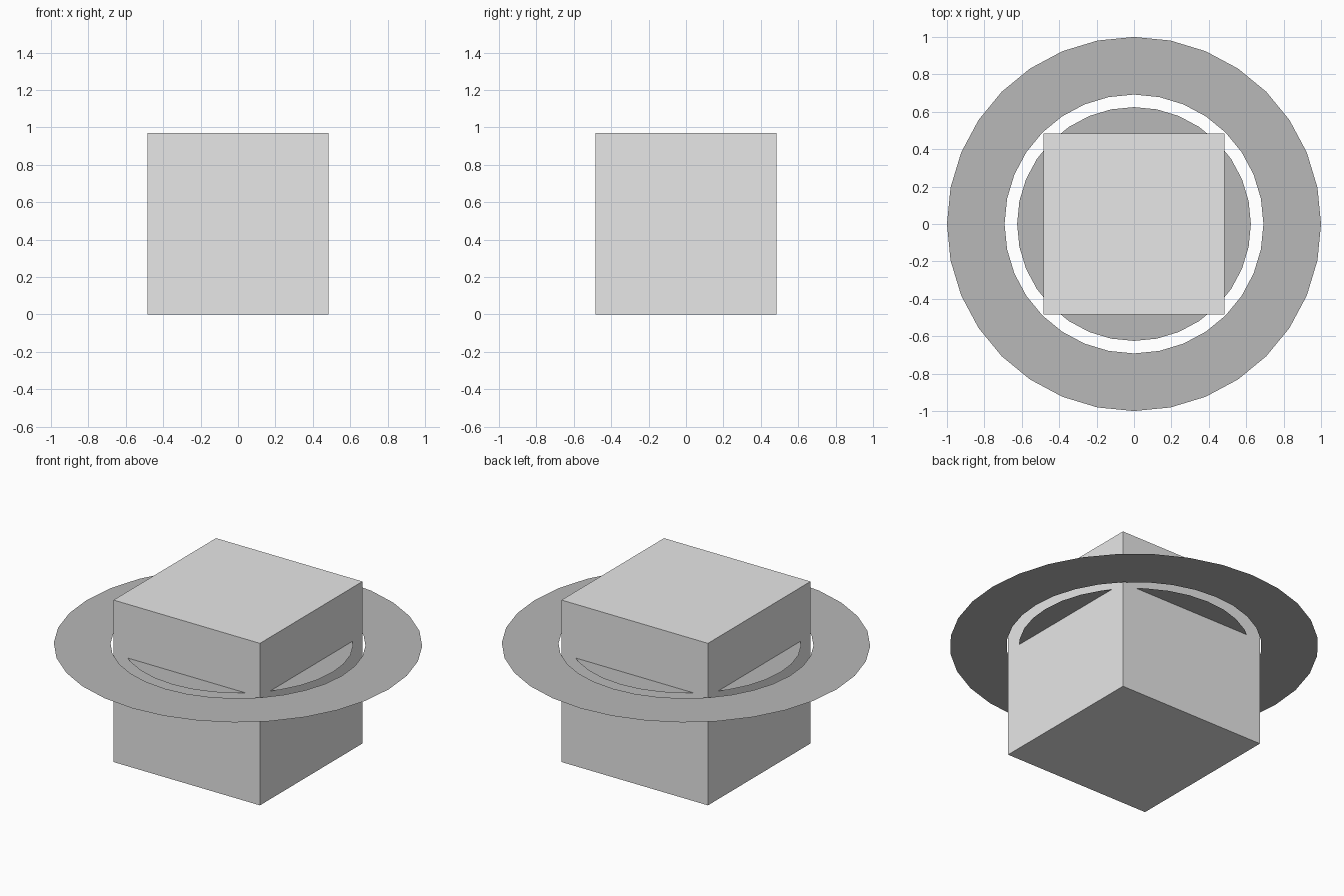
import bpy
import bmesh
import math

if "Cube" in bpy.data.objects:
    bpy.data.objects.remove(bpy.data.objects["Cube"])

CUBE = 0.97      # edge length of the body
RING_Z = 0.648   # height of the flat rings
SEGMENTS = 32


def material(name, value):
    mat = bpy.data.materials.new(name)
    mat.diffuse_color = (value, value, value, 1.0)
    mat.use_nodes = True
    mat.node_tree.nodes["Principled BSDF"].inputs["Base Color"].default_value = mat.diffuse_color
    return mat


def finish(name, bm, mat):
    mesh = bpy.data.meshes.new(name)
    bm.to_mesh(mesh)
    bm.free()
    mesh.materials.append(mat)
    obj = bpy.data.objects.new(name, mesh)
    bpy.context.collection.objects.link(obj)
    return obj


def flat_ring(name, inner, outer, mat):
    """Flat sheet ring made of quads, facing up."""
    bm = bmesh.new()
    loops = []
    for radius in (inner, outer):
        loops.append([bm.verts.new((radius * math.cos(a), radius * math.sin(a), RING_Z))
                      for a in (2 * math.pi * i / SEGMENTS for i in range(SEGMENTS))])
    for i in range(SEGMENTS):
        j = (i + 1) % SEGMENTS
        bm.faces.new((loops[0][i], loops[1][i], loops[1][j], loops[0][j]))
    return finish(name, bm, mat)


light_grey = material("light grey", 0.8)
mid_grey = material("mid grey", 0.48)

# Cube body
body = bmesh.new()
bmesh.ops.create_cube(body, size=CUBE)
bmesh.ops.translate(body, verts=body.verts, vec=(0, 0, CUBE / 2))
finish("cube_body", body, light_grey)

# Inner ring pokes out of the sides, outer ring floats around the corners
flat_ring("inner_ring", 0.45, 0.625, mid_grey)
flat_ring("outer_ring", 0.692, 1.0, mid_grey)
